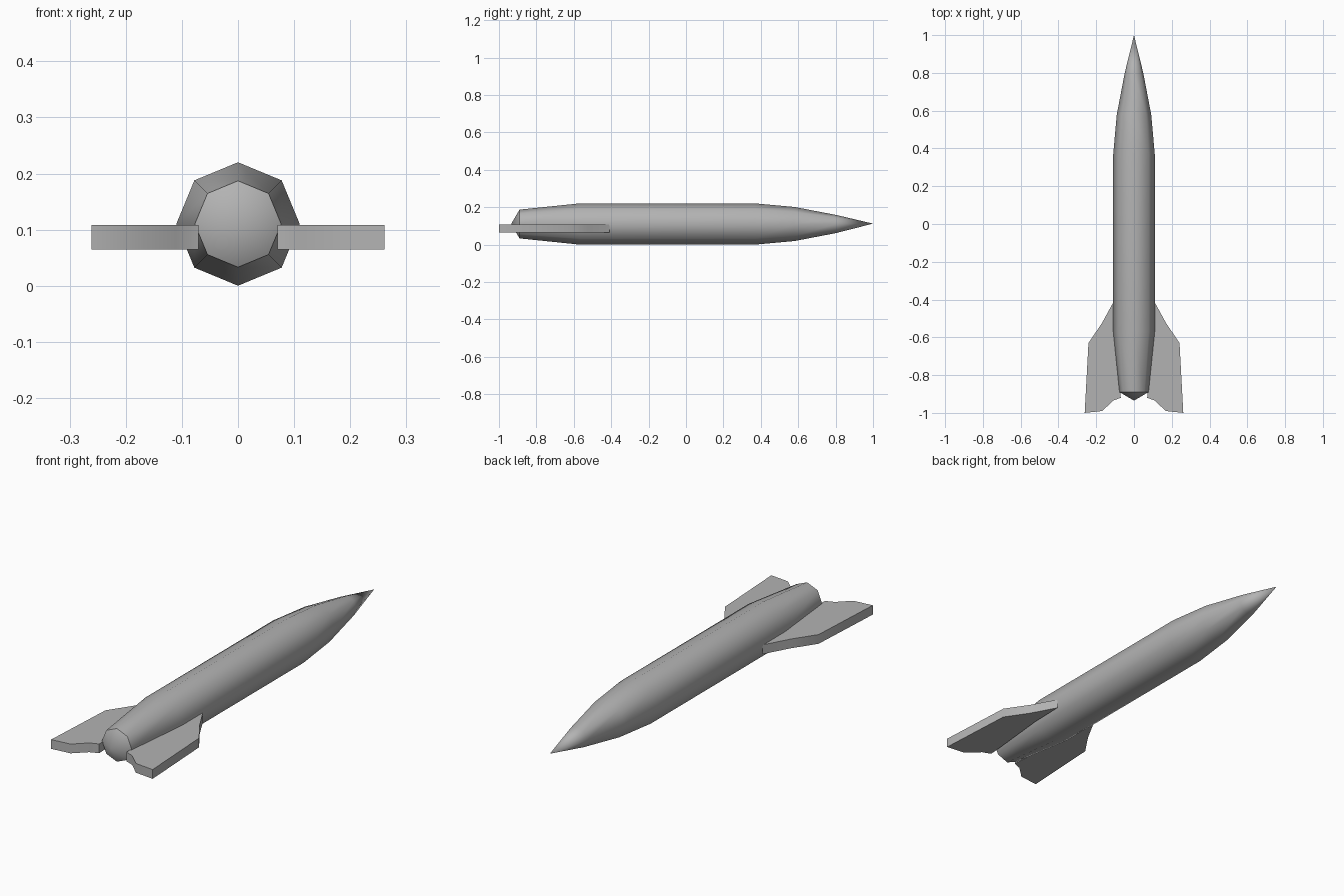
import bpy, bmesh, math

if "Cube" in bpy.data.objects:
    bpy.data.objects.remove(bpy.data.objects["Cube"])

SIDES = 8
AXIS_Z = 0.11

# Darker grey for the whole model
grey = bpy.data.materials.new("dark_grey")
grey.diffuse_color = (0.45, 0.45, 0.45, 1)
grey.use_nodes = True
grey.node_tree.nodes["Principled BSDF"].inputs["Base Color"].default_value = grey.diffuse_color


def make_object(name, bm):
    bmesh.ops.recalc_face_normals(bm, faces=bm.faces)
    mesh = bpy.data.meshes.new(name)
    bm.to_mesh(mesh)
    bm.free()
    mesh.materials.append(grey)
    obj = bpy.data.objects.new(name, mesh)
    bpy.context.collection.objects.link(obj)
    bpy.ops.object.select_all(action='DESELECT')
    bpy.context.view_layer.objects.active = obj
    obj.select_set(True)
    bpy.ops.object.shade_smooth_by_angle(angle=math.radians(50))


# Fuselage: eight-sided rings along y, closed by a nose tip and a blunt tail cone
profile = [(-0.89, 0.077), (-0.57, 0.11), (0.37, 0.11), (0.58, 0.091), (0.8, 0.049)]
bm = bmesh.new()
rings = []
for y, r in profile:
    rings.append([bm.verts.new((r * math.cos(a), y, AXIS_Z + r * math.sin(a)))
                  for a in (2 * math.pi * i / SIDES for i in range(SIDES))])
tail = bm.verts.new((0, -0.935, AXIS_Z))
nose = bm.verts.new((0, 1.0, AXIS_Z + 0.002))
for i in range(SIDES):
    j = (i + 1) % SIDES
    for a, b in zip(rings, rings[1:]):
        bm.faces.new((a[i], a[j], b[j], b[i]))
    bm.faces.new((tail, rings[0][j], rings[0][i]))
    bm.faces.new((nose, rings[-1][i], rings[-1][j]))
make_object("fuselage", bm)

# Fins: one swept slab per side, outline in plan view
outline = [(0.107, -0.41), (0.17, -0.525), (0.241, -0.63), (0.261, -1.0), (0.168, -0.99),
           (0.11, -0.935), (0.07, -0.92), (0.071, -0.89), (0.103, -0.57)]
for name, side in (("right_fin", 1), ("left_fin", -1)):
    bm = bmesh.new()
    face = bm.faces.new([bm.verts.new((side * x, y, 0.065)) for x, y in outline])
    new = bmesh.ops.extrude_face_region(bm, geom=[face])["geom"]
    bmesh.ops.translate(bm, vec=(0, 0, 0.043),
                        verts=[v for v in new if isinstance(v, bmesh.types.BMVert)])
    make_object(name, bm)
